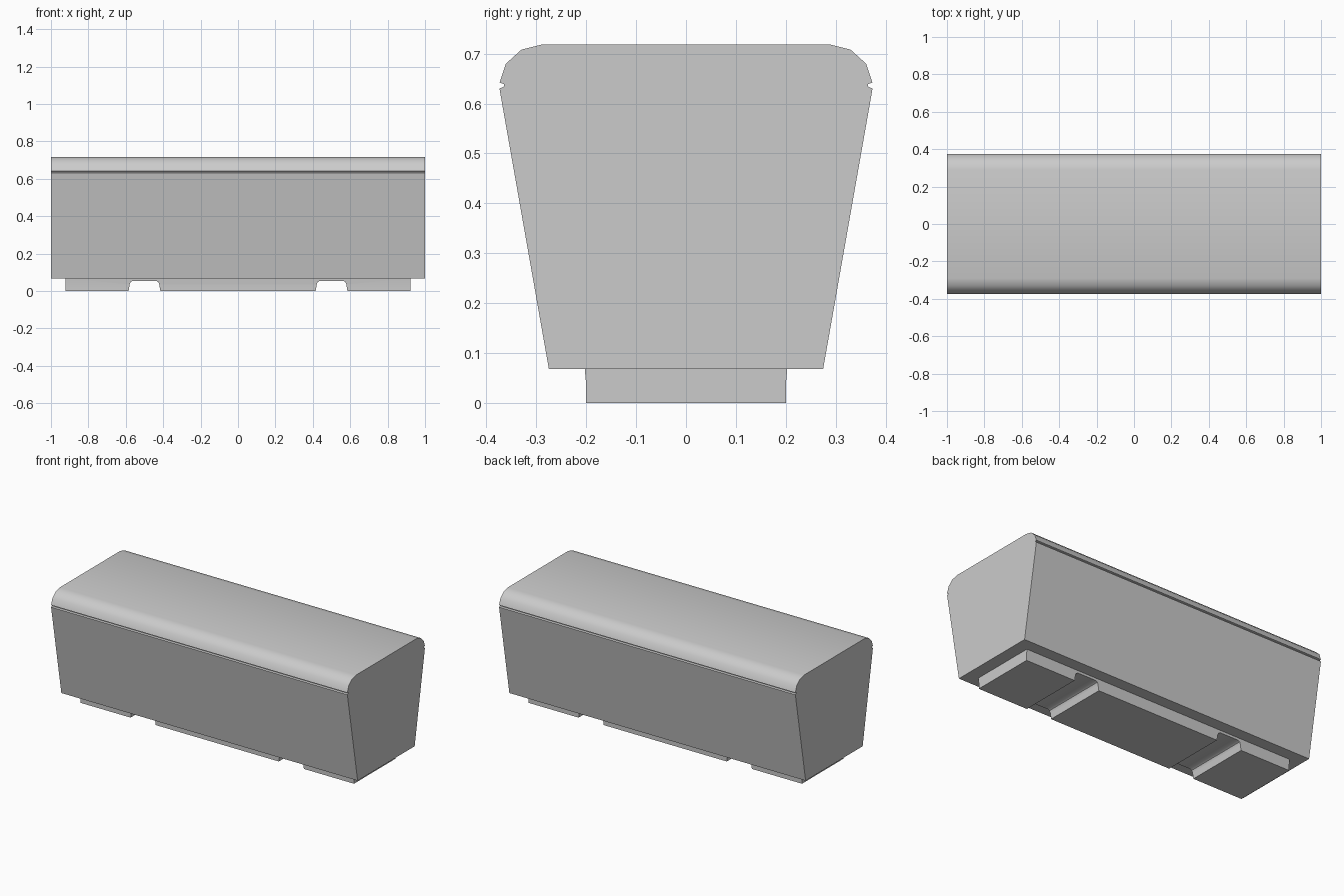
import bpy, bmesh
from mathutils import Vector

if "Cube" in bpy.data.objects:
    bpy.data.objects.remove(bpy.data.objects["Cube"])


def extrude_profile(name, points, start, step):
    """Closed prism from a flat outline; points are 3D, moved by start then extruded by step."""
    bm = bmesh.new()
    face = bm.faces.new([bm.verts.new(Vector(p) + Vector(start)) for p in points])
    ext = bmesh.ops.extrude_face_region(bm, geom=[face], use_keep_orig=True)
    moved = [g for g in ext["geom"] if isinstance(g, bmesh.types.BMVert)]
    bmesh.ops.translate(bm, verts=moved, vec=step)
    bmesh.ops.recalc_face_normals(bm, faces=bm.faces)
    return name, bm


def finish(name, bm, angle):
    mesh = bpy.data.meshes.new(name)
    bm.to_mesh(mesh)
    bm.free()
    obj = bpy.data.objects.new(name, mesh)
    bpy.context.collection.objects.link(obj)
    bpy.ops.object.select_all(action='DESELECT')
    obj.select_set(True)
    bpy.context.view_layer.objects.active = obj
    bpy.ops.object.shade_smooth_by_angle(angle=angle)
    return obj


# Tapered body with a thin side groove and rounded top edges
half = [(0.275, 0.068), (0.374, 0.63), (0.365, 0.634), (0.365, 0.639),
        (0.374, 0.642), (0.361, 0.68), (0.33, 0.708), (0.29, 0.718)]
outline = [(0, y, z) for y, z in half] + [(0, -y, z) for y, z in reversed(half)]
name, bm = extrude_profile("body", outline, (-1, 0, 0), (2, 0, 0))
finish(name, bm, 0.61)

# Plinth outline with two rounded fork slots underneath
TOP = 0.068
slot = [(-0.085, 0), (-0.079, 0.036), (-0.074, 0.048), (-0.063, 0.054)]
slot += [(-x, z) for x, z in reversed(slot)]
foot = [(-0.923, TOP), (-0.923, 0)]
for centre in (-0.5, 0.5):
    foot += [(centre + x, z) for x, z in slot]
foot += [(0.923, 0), (0.923, TOP)]
name, bm = extrude_profile("plinth", [(x, 0, z) for x, z in foot],
                           (0, -0.2, 0), (0, 0.4, 0))

# Slight outward flare at the upper rim of the plinth
rim = 0.035
bmesh.ops.bisect_plane(bm, geom=bm.verts[:] + bm.edges[:] + bm.faces[:],
                       plane_co=(0, 0, rim), plane_no=(0, 0, 1))
for v in bm.verts:
    if v.co.z > rim:
        grow = 0.003 * (v.co.z - rim) / (TOP - rim)
        v.co.y += grow if v.co.y > 0 else -grow
finish(name, bm, 0.61)
